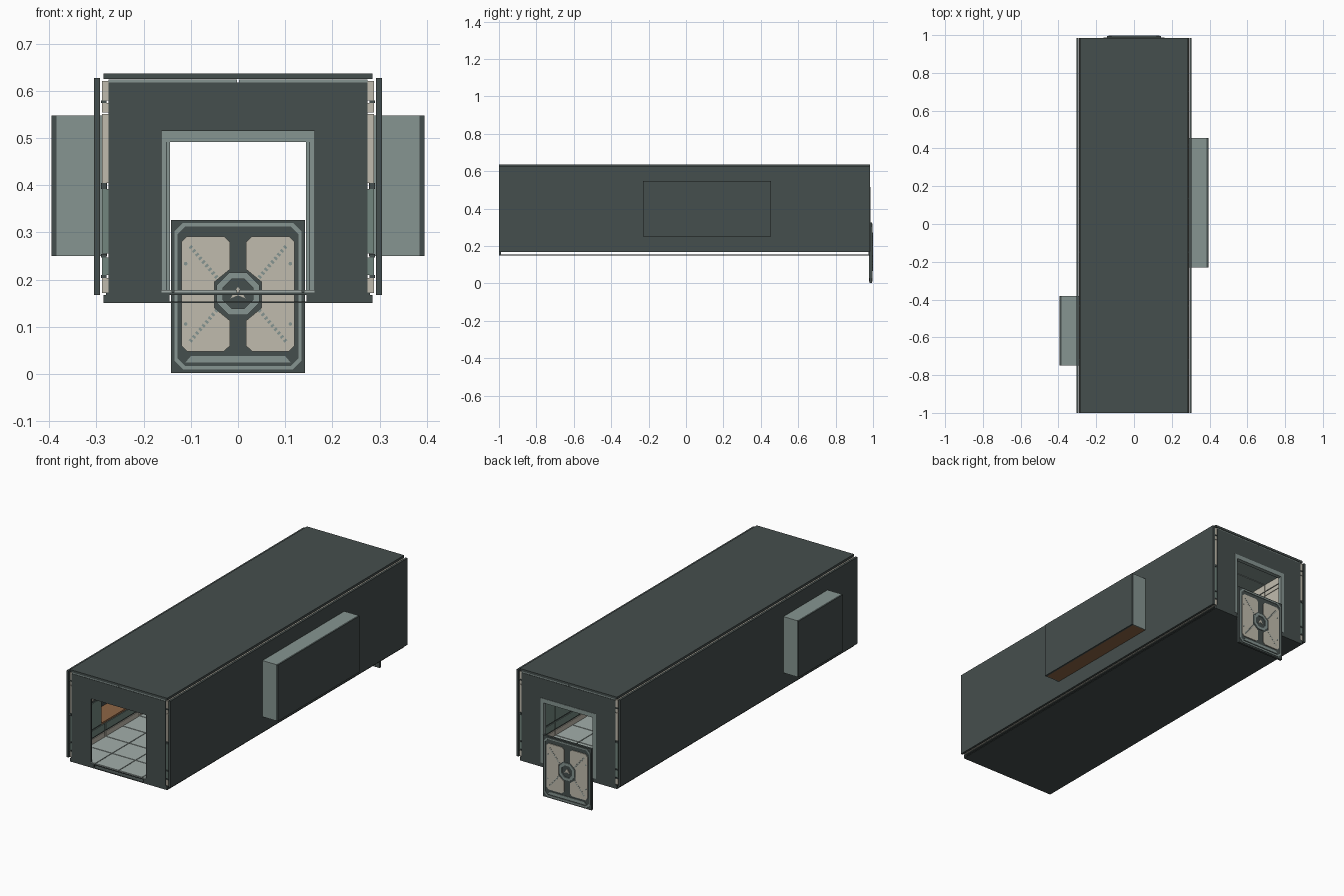
import bpy, bmesh, math
from mathutils import Matrix, Vector

if "Cube" in bpy.data.objects:
    bpy.data.objects.remove(bpy.data.objects["Cube"])


def mat(name, rgb):
    m = bpy.data.materials.new(name)
    m.diffuse_color = (*rgb, 1)
    m.use_nodes = True
    m.node_tree.nodes["Principled BSDF"].inputs["Base Color"].default_value = m.diffuse_color
    return m


DARK = mat("dark_hull", (0.06, 0.077, 0.074))
GREY = mat("grey_green", (0.24, 0.30, 0.285))
GREEN = mat("panel_green", (0.17, 0.24, 0.21))
BEIGE = mat("beige", (0.53, 0.50, 0.42))
TILE = mat("floor_tile", (0.36, 0.42, 0.40))
WOOD = mat("wood", (0.27, 0.13, 0.06))


def finish(name, bm, m):
    bmesh.ops.recalc_face_normals(bm, faces=bm.faces)
    me = bpy.data.meshes.new(name)
    bm.to_mesh(me)
    bm.free()
    me.materials.append(m)
    ob = bpy.data.objects.new(name, me)
    bpy.context.collection.objects.link(ob)
    return ob


def boxes(name, items, m):
    """One object from (x0, x1, y0, y1, z0, z1) boxes."""
    bm = bmesh.new()
    for x0, x1, y0, y1, z0, z1 in items:
        mtx = Matrix.Translation(((x0 + x1) / 2, (y0 + y1) / 2, (z0 + z1) / 2))
        mtx = mtx @ Matrix.Diagonal((abs(x1 - x0), y1 - y0, z1 - z0, 1))
        bmesh.ops.create_cube(bm, size=1, matrix=mtx)
    return finish(name, bm, m)


def prism(name, polys, y0, y1, m):
    """Extrude x-z outlines along y."""
    bm = bmesh.new()
    for pts in polys:
        a = [bm.verts.new((x, y0, z)) for x, z in pts]
        f = bm.faces.new(a)
        r = bmesh.ops.extrude_face_region(bm, geom=[f])
        new = [v for v in r["geom"] if isinstance(v, bmesh.types.BMVert)]
        bmesh.ops.translate(bm, verts=new, vec=(0, y1 - y0, 0))
        if not f.is_valid or f not in bm.faces:
            continue
    ob = finish(name, bm, m)
    return ob


def ring(name, outer, inner, y0, y1, m):
    """Closed frame between two outlines with the same point count."""
    bm = bmesh.new()
    L = [[bm.verts.new((x, y, z)) for x, z in p]
         for p, y in ((outer, y0), (outer, y1), (inner, y1), (inner, y0))]
    n = len(outer)
    for k in range(4):
        a, b = L[k], L[(k + 1) % 4]
        for i in range(n):
            j = (i + 1) % n
            bm.faces.new((a[i], a[j], b[j], b[i]))
    return finish(name, bm, m)


def chamfered(x, z0, z1, c):
    return [(-x + c, z0), (x - c, z0), (x, z0 + c), (x, z1 - c),
            (x - c, z1), (-x + c, z1), (-x, z1 - c), (-x, z0 + c)]


def arch(w, z0, z1, ow, oz):
    return [(-w, z0), (-w, z1), (w, z1), (w, z0), (ow, z0), (ow, oz), (-ow, oz), (-ow, z0)]


Y0, Y1 = -1.0, 0.985
SEG = (Y1 - Y0) / 7

# roof, hollow floor base
boxes("roof", [(-0.285, 0.285, Y0, Y1, 0.625, 0.637)], DARK)
boxes("floor_base", [(-0.285, 0.285, Y0, Y1, 0.15, 0.154)] +
      [(s * 0.145, s * 0.285, y, y + 0.01, 0.154, 0.168) for s in (-1, 1) for y in (Y0, Y1 - 0.01)], DARK)
boxes("floor_deck", [(-0.28, 0.28, Y0, Y1, 0.168, 0.173)], DARK)

# floor and ceiling tiles
tiles, ceil = [], []
for i in range(14):
    ya, yb = Y0 + i * SEG / 2 + 0.002, Y0 + (i + 1) * SEG / 2 - 0.002
    tiles += [(-0.275 + k * 0.1375 + 0.002, -0.275 + (k + 1) * 0.1375 - 0.002, ya, yb, 0.172, 0.178)
              for k in range(4)]
for i in range(7):
    ya, yb = Y0 + i * SEG + 0.002, Y0 + (i + 1) * SEG - 0.002
    ceil += [(s * 0.002, s * 0.275, ya, yb, 0.618, 0.624) for s in (-1, 1)]
boxes("floor_tiles", tiles, TILE)
boxes("ceiling_panels", ceil, GREY)

# side walls with alcoves
BANDS = [(0.172, 0.203, BEIGE), (0.21, 0.247, GREEN), (0.255, 0.392, GREEN),
         (0.405, 0.551, BEIGE), (0.554, 0.574, BEIGE), (0.58, 0.621, BEIGE)]
RAILS = [(0.203, 0.21), (0.247, 0.254), (0.392, 0.405), (0.574, 0.58)]
for s, side, a0, a1 in ((1, "right", -0.23, 0.455), (-1, "left", -0.75, -0.38)):
    zb, zt = 0.25, 0.548

    def spans(z0, z1, y0, y1):
        """Split a y range around the alcove when the band crosses it."""
        if z1 < zb + 0.005 or z0 > zt:
            return [(y0, y1)]
        parts = [(y0, min(y1, a0)), (max(y0, a1), y1)]
        return [(p, q) for p, q in parts if q - p > 0.004]

    wi, wo = s * 0.293, s * 0.305
    boxes(side + "_outer_wall", [(wi, wo, Y0, a0, 0.168, 0.627), (wi, wo, a1, Y1, 0.168, 0.627),
                                 (wi, wo, a0, a1, 0.168, zb), (wi, wo, a0, a1, zt, 0.627)], DARK)
    for m, tag in ((BEIGE, "beige"), (GREEN, "green")):
        items = []
        for z0, z1, mm in BANDS:
            if mm is m:
                for i in range(7):
                    for p, q in spans(z0, z1, Y0 + i * SEG + 0.003, Y0 + (i + 1) * SEG - 0.003):
                        items.append((s * 0.275, s * 0.288, p, q, z0, z1))
        boxes(side + "_" + tag + "_panels", items, m)
    boxes(side + "_wall_rails", [(s * 0.279, s * 0.29, p, q, z0, z1)
                                 for z0, z1 in RAILS for p, q in spans(z0, z1, Y0, Y1)], DARK)
    # alcove shell: top, ends, back and wooden shelf
    t, xi, xb = 0.005, s * 0.278, s * 0.385
    boxes(side + "_alcove_shell", [(xi, xb, a0, a1, zt - t, zt), (xi, xb, a0, a0 + t, zb, zt - t),
                                   (xi, xb, a1 - t, a1, zb, zt - t)], GREY)
    boxes(side + "_alcove_back", [(xb, s * 0.395, a0, a1, zb, zt)], DARK)
    boxes(side + "_alcove_shelf", [(xi, xb, a0 + t, a1 - t, zb, zb + 0.008)], WOOD)

# end walls and rear door frame
wall = arch(0.275, 0.168, 0.618, 0.162, 0.515)
prism("front_wall", [wall], Y0, Y0 + 0.01, DARK)
prism("rear_wall", [wall], Y1 - 0.01, Y1, DARK)
prism("rear_door_frame", [arch(0.162, 0.172, 0.515, 0.144, 0.492)], Y1 - 0.02, Y1 + 0.002, GREY)
boxes("rear_frame_grooves", [(s * 0.15, s * 0.153, Y1 - 0.022, Y1 - 0.018, 0.175, 0.492) for s in (-1, 1)], DARK)

# half lowered door, detailed on both faces
YC, ZC = 0.988, 0.17
boxes("door_slab", [(-0.142, 0.142, YC - 0.006, YC + 0.006, 0.002, 0.327)], DARK)
ring("door_border", chamfered(0.135, 0.01, 0.32, 0.018), chamfered(0.128, 0.017, 0.313, 0.016),
     YC - 0.009, YC + 0.009, GREY)
half = [(0.03, 0.292), (0.108, 0.292), (0.12, 0.28), (0.12, 0.06), (0.108, 0.048), (0.03, 0.048),
        (0.017, 0.06), (0.017, 0.113), (0.05, 0.14), (0.05, 0.195), (0.017, 0.222), (0.017, 0.28)]
prism("door_panels", [half, [(-x, z) for x, z in half]], YC - 0.0095, YC + 0.0095, BEIGE)
prism("door_kick_strip", [[(-0.112, 0.024), (0.112, 0.024), (0.1, 0.038), (-0.1, 0.038)]],
      YC - 0.009, YC + 0.009, GREY)


def octagon(r):
    return [(r * math.cos(math.pi * (k + 0.5) / 4), ZC + r * math.sin(math.pi * (k + 0.5) / 4)) for k in range(8)]


ring("door_hub_ring", octagon(0.049), octagon(0.034), YC - 0.0105, YC + 0.0105, GREY)
prism("door_hub_wedge", [[(-0.016, ZC - 0.01), (0, ZC - 0.003), (0.016, ZC - 0.01), (0, ZC + 0.015)]],
      YC - 0.009, YC + 0.009, BEIGE)

# diagonal ribs and bolts on the door
ribs, bolts = bmesh.new(), bmesh.new()
for sx in (-1, 1):
    for sz in (-1, 1):
        for k in range(9):
            f = k / 8
            p = Vector((sx * (0.046 + 0.054 * f), YC, ZC + sz * (0.036 + 0.063 * f)))
            mtx = Matrix.Translation(p) @ Matrix.Rotation(-sx * sz * math.radians(49), 4, 'Y')
            bmesh.ops.create_cube(ribs, size=1, matrix=mtx @ Matrix.Diagonal((0.005, 0.021, 0.008, 1)))
        mtx = Matrix.Translation((sx * 0.111, YC, ZC + sz * 0.064)) @ Matrix.Rotation(math.pi / 2, 4, 'X')
        bmesh.ops.create_cone(bolts, cap_ends=True, segments=8, radius1=0.004, radius2=0.004,
                              depth=0.021, matrix=mtx)
finish("door_ribs", ribs, GREY)
finish("door_bolts", bolts, GREY)
